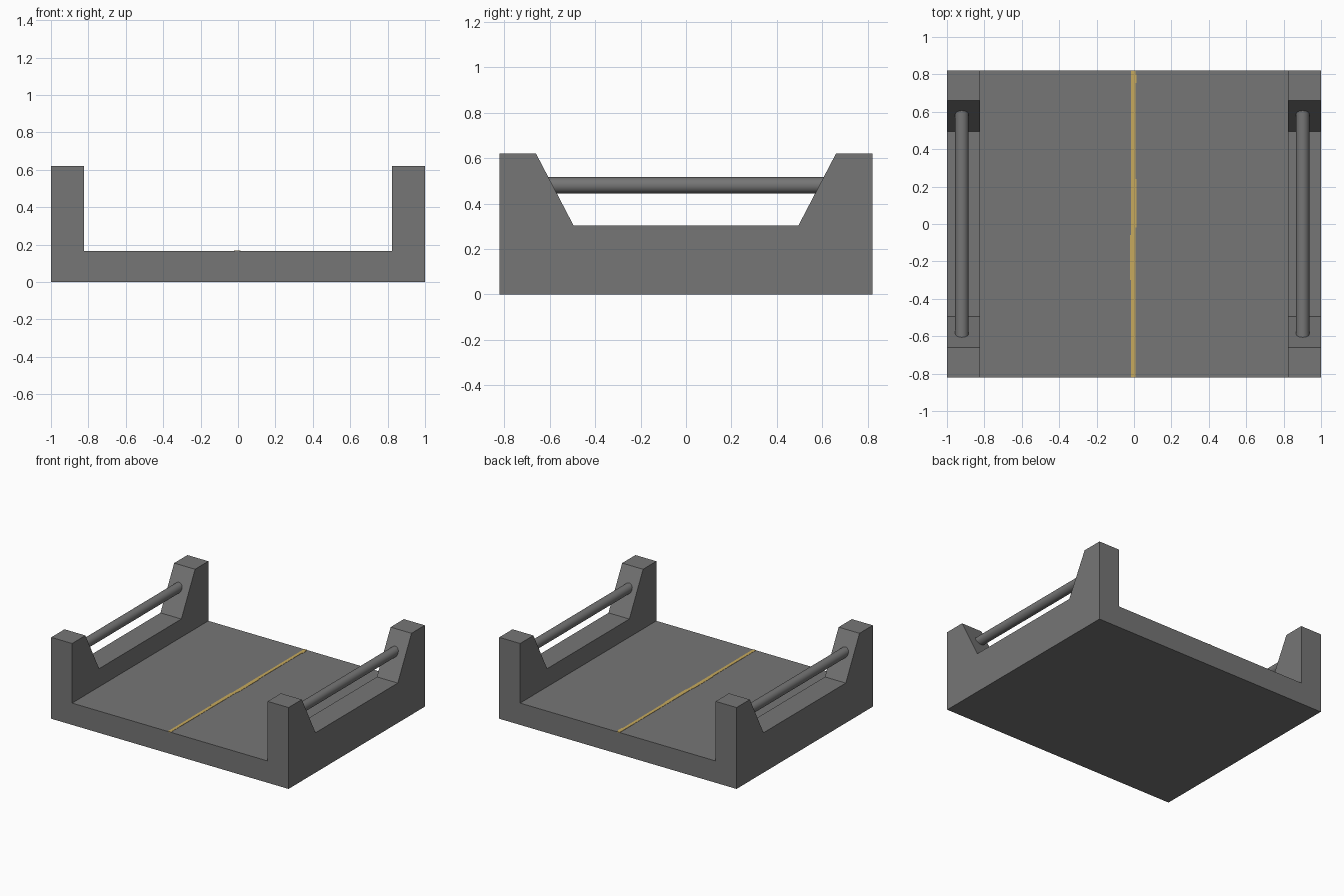
import bpy, bmesh, math
from mathutils import Vector

if "Cube" in bpy.data.objects:
    bpy.data.objects.remove(bpy.data.objects["Cube"])


def material(name, rgb):
    m = bpy.data.materials.new(name)
    m.diffuse_color = (*rgb, 1)
    m.use_nodes = True
    m.node_tree.nodes["Principled BSDF"].inputs["Base Color"].default_value = m.diffuse_color
    return m


grey = material("concrete grey", (0.18, 0.18, 0.18))
yellow = material("line yellow", (0.57, 0.40, 0.11))


def add_object(name, bm, mat):
    bmesh.ops.recalc_face_normals(bm, faces=bm.faces)
    me = bpy.data.meshes.new(name)
    bm.to_mesh(me)
    bm.free()
    me.materials.append(mat)
    ob = bpy.data.objects.new(name, me)
    bpy.context.collection.objects.link(ob)
    return ob


def prism(name, points, offset, mat):
    """Extrude a closed 3D outline along an offset."""
    bm = bmesh.new()
    face = bm.faces.new([bm.verts.new(p) for p in points])
    ext = bmesh.ops.extrude_face_region(bm, geom=[face], use_keep_orig=True)
    moved = [v for v in ext["geom"] if isinstance(v, bmesh.types.BMVert)]
    bmesh.ops.translate(bm, verts=moved, vec=Vector(offset))
    return add_object(name, bm, mat)


HALF_Y, DECK, TOP, INNER = 0.82, 0.166, 0.62, 0.824

# Deck and side walls: U-shaped section running front to back
section = [(-1, 0), (1, 0), (1, TOP), (INNER, TOP), (INNER, DECK),
           (-INNER, DECK), (-INNER, TOP), (-1, TOP)]
deck = prism("road_deck", [(x, -HALF_Y, z) for x, z in section],
             (0, 2 * HALF_Y, 0), grey)

# Sloped opening cut through both walls (sides continue above the wall top)
low, high, sill = 0.495, 0.66, 0.304
over = high + (high - low) * 0.1 / (TOP - sill)
opening = [(-low, sill), (low, sill), (over, TOP + 0.1), (-over, TOP + 0.1)]
cutter = prism("opening_cutter", [(-1.2, y, z) for y, z in opening],
               (2.4, 0, 0), grey)
cutter.hide_render = True
mod = deck.modifiers.new("opening", "BOOLEAN")
mod.operation, mod.solver, mod.object = "DIFFERENCE", "EXACT", cutter
bpy.context.view_layer.objects.active = deck
bpy.ops.object.modifier_apply(modifier=mod.name)
bpy.data.objects.remove(cutter)

# Round handrails, ends buried in the sloped walls
for name, x in (("left_rail", -0.92), ("right_rail", 0.902)):
    bpy.ops.mesh.primitive_cylinder_add(vertices=32, radius=0.036, depth=1.22,
                                        location=(x, 0, 0.48),
                                        rotation=(math.pi / 2, 0, 0))
    rail = bpy.context.object
    rail.name = name
    rail.data.materials.append(grey)
    bpy.ops.object.shade_smooth_by_angle()

# Centre line with slightly uneven painted edges: x0, x1, y0, y1
bm = bmesh.new()
for x0, x1, y0, y1 in ((-0.016, 0.008, -HALF_Y, HALF_Y),
                       (0.008, 0.014, -0.02, 0.24),
                       (0.008, 0.014, 0.755, 0.80),
                       (-0.021, -0.016, -0.30, -0.06)):
    geo = bmesh.ops.create_cube(bm, size=1)
    bmesh.ops.scale(bm, verts=geo["verts"], vec=(x1 - x0, y1 - y0, 0.004))
    bmesh.ops.translate(bm, verts=geo["verts"],
                        vec=((x0 + x1) / 2, (y0 + y1) / 2, DECK))
add_object("centre_line", bm, yellow)
